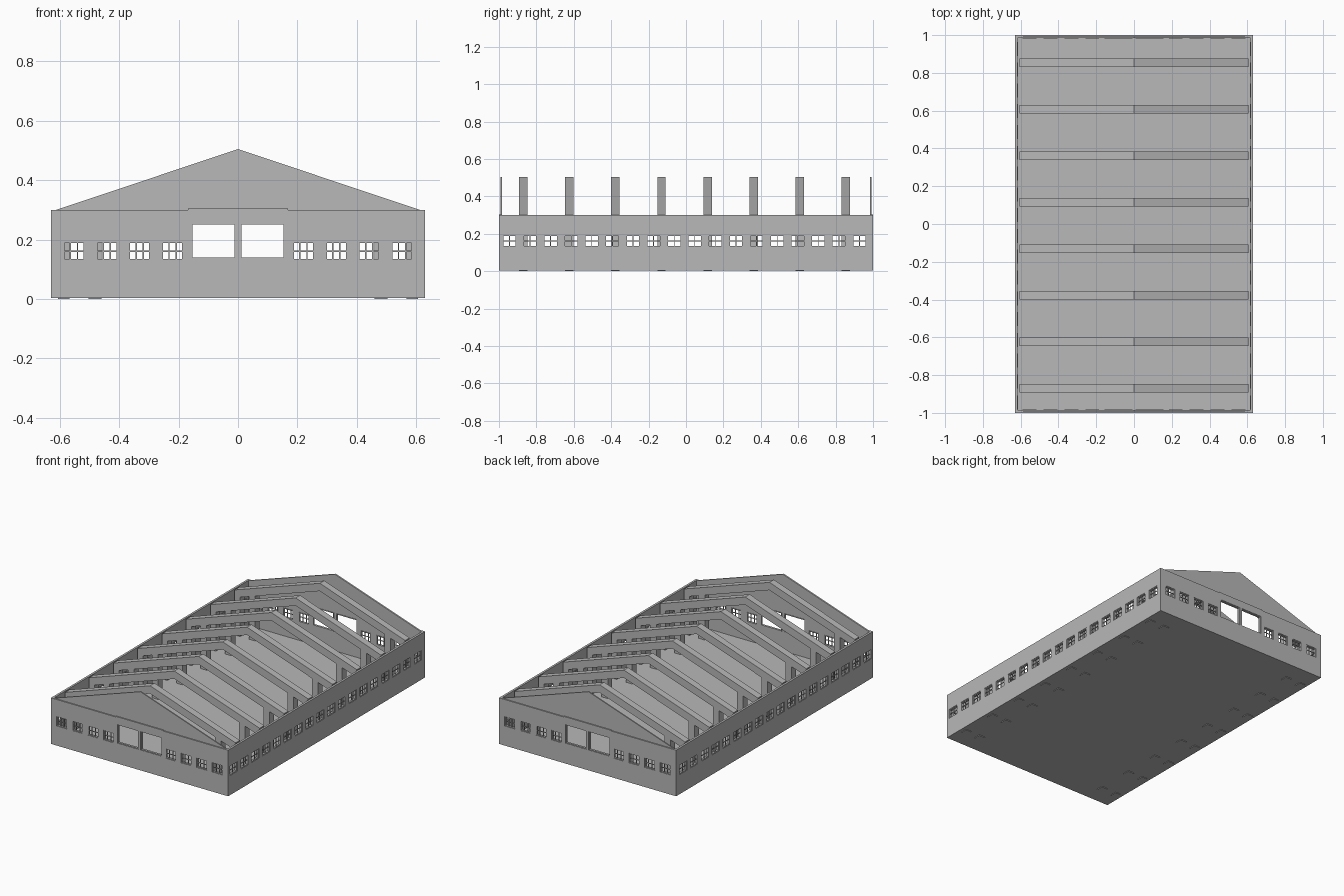
import bpy, bmesh
from mathutils import Matrix, Vector
from math import pi

if "Cube" in bpy.data.objects:
    bpy.data.objects.remove(bpy.data.objects["Cube"], do_unlink=True)

grey = bpy.data.materials.new("concrete_grey")
grey.use_nodes = True
colour = (0.48, 0.48, 0.48, 1)
grey.diffuse_color = colour
grey.node_tree.nodes["Principled BSDF"].inputs["Base Color"].default_value = colour

BASE, EAVES, RIDGE = 0.006, 0.3, 0.505
HALF_X, HALF_Y, WALL = 0.63, 1.0, 0.014
WIN_Z = (0.13, 0.192)
DOOR_Z = (0.135, 0.255)


def finish(name, bm, matrix=Matrix()):
    mesh = bpy.data.meshes.new(name)
    bmesh.ops.recalc_face_normals(bm, faces=bm.faces)
    bm.transform(matrix)
    bm.to_mesh(mesh)
    bm.free()
    mesh.materials.append(grey)
    ob = bpy.data.objects.new(name, mesh)
    bpy.context.collection.objects.link(ob)
    return ob


def box(bm, x, y, z):
    """Add a box given its (low, high) range on each axis."""
    lo, hi = Vector((x[0], y[0], z[0])), Vector((x[1], y[1], z[1]))
    m = Matrix.Translation((lo + hi) / 2) @ Matrix.Diagonal((*(hi - lo), 1))
    bmesh.ops.create_cube(bm, size=1, matrix=m)


def prism(bm, profile, y0, y1):
    """Extrude an x-z outline from y0 to y1."""
    face = bm.faces.new([bm.verts.new((x, y0, z)) for x, z in profile])
    ext = bmesh.ops.extrude_face_region(bm, geom=[face])["geom"]
    verts = [v for v in ext if isinstance(v, bmesh.types.BMVert)]
    bmesh.ops.translate(bm, verts=verts, vec=(0, y1 - y0, 0))


def wall(name, half, openings, matrix):
    """Upright panel with rectangular holes; outer face at y = 0, inside at +y."""
    xs = sorted({-half, half} | {v for o in openings for v in o[0]})
    zs = sorted({BASE, EAVES} | {v for o in openings for v in o[1]})
    bm = bmesh.new()
    for x0, x1 in zip(xs, xs[1:]):
        for z0, z1 in zip(zs, zs[1:]):
            cx, cz = (x0 + x1) / 2, (z0 + z1) / 2
            if any(a[0] < cx < a[1] and b[0] < cz < b[1] for a, b in openings):
                continue
            bm.faces.new([bm.verts.new(p) for p in
                          ((x0, 0, z0), (x1, 0, z0), (x1, 0, z1), (x0, 0, z1))])
    bmesh.ops.remove_doubles(bm, verts=bm.verts, dist=1e-5)
    ob = finish(name, bm)
    # normals may point either way, so thicken centrally about a shifted plane
    ob.data.transform(matrix @ Matrix.Translation((0, WALL / 2, 0)))
    solid = ob.modifiers.new("thickness", "SOLIDIFY")
    solid.thickness, solid.offset = WALL, 0


def frames(name, openings, uprights, matrix, bar=0.004):
    """Casing round each opening, with glazing bars in the windows."""
    bm = bmesh.new()
    depth = (0.003, WALL + 0.003)
    thin = (WALL * 0.35, WALL * 0.65)
    for x, z in openings:
        for e in (x[0], x[1] - bar):
            box(bm, (e, e + bar), depth, z)
        for e in (z[0], z[1] - bar):
            box(bm, x, depth, (e, e + bar))
        if z == WIN_Z:
            mid = (z[0] + z[1]) / 2
            box(bm, x, thin, (mid - bar / 2, mid + bar / 2))
            for i in range(1, uprights + 1):
                c = x[0] + (x[1] - x[0]) * i / (uprights + 1)
                box(bm, (c - bar / 2, c + bar / 2), thin, z)
    finish(name, bm, matrix)


# Opening layouts
end_openings = [((c - 0.036, c + 0.036), WIN_Z)
                for s in (-1, 1) for c in [s * (0.22 + 0.111 * i) for i in range(4)]]
end_openings += [((-0.157, -0.008), DOOR_Z), ((0.008, 0.157), DOOR_Z)]
side_openings = [((c - 0.037, c + 0.037), WIN_Z)
                 for c in [-0.944 + 0.1101 * i for i in range(18)]]

# End walls with gables, then side walls
for label, turn in (("front", 0), ("back", pi)):
    m = Matrix.Rotation(turn, 4, "Z") @ Matrix.Translation((0, -HALF_Y, 0))
    wall(label + "_wall", HALF_X - WALL, end_openings, m)
    frames(label + "_window_frames", end_openings, 2, m)
    bm = bmesh.new()
    prism(bm, [(-0.612, 0.262), (0.612, 0.262), (0.612, EAVES),
               (0, RIDGE), (-0.612, EAVES)], 0.007, 0.0155)
    finish(label + "_gable", bm, m)
    bm = bmesh.new()
    box(bm, (-0.168, 0.168), (0, 0.007), (EAVES, EAVES + 0.004))
    finish(label + "_door_header", bm, m)

for label, turn in (("left", pi / 2), ("right", -pi / 2)):
    m = Matrix.Rotation(turn, 4, "Z") @ Matrix.Translation((0, -HALF_X, 0))
    # window rows start from the front on both sides
    row = side_openings if turn > 0 else [((-x[1], -x[0]), z) for x, z in side_openings]
    wall(label + "_wall", HALF_Y, row, m)
    frames(label + "_window_frames", row, 1, m)

# Floor slab
bm = bmesh.new()
box(bm, (-HALF_X, HALF_X), (-HALF_Y, HALF_Y), (0.004, 0.011))
finish("floor", bm)

# Portal frames: pitched rafters on outer and inner columns
DEPTH = 0.05
for i in range(8):
    y = -0.87 + 0.2463 * i
    y0, y1 = y - 0.0225, y + 0.0225
    bm = bmesh.new()
    prism(bm, [(-0.607, EAVES), (0, RIDGE), (0.607, EAVES), (0.607, EAVES - DEPTH),
               (0, RIDGE - DEPTH), (-0.607, EAVES - DEPTH)], y0, y1)
    finish(f"rafter_{i + 1}", bm)
    bm = bmesh.new()
    for s in (-1, 1):
        for a, b, top in ((0.568, 0.607, 0.28), (0.46, 0.503, 0.315)):
            box(bm, sorted((s * a, s * b)), (y0, y1), (0, top))
    finish(f"columns_{i + 1}", bm)
